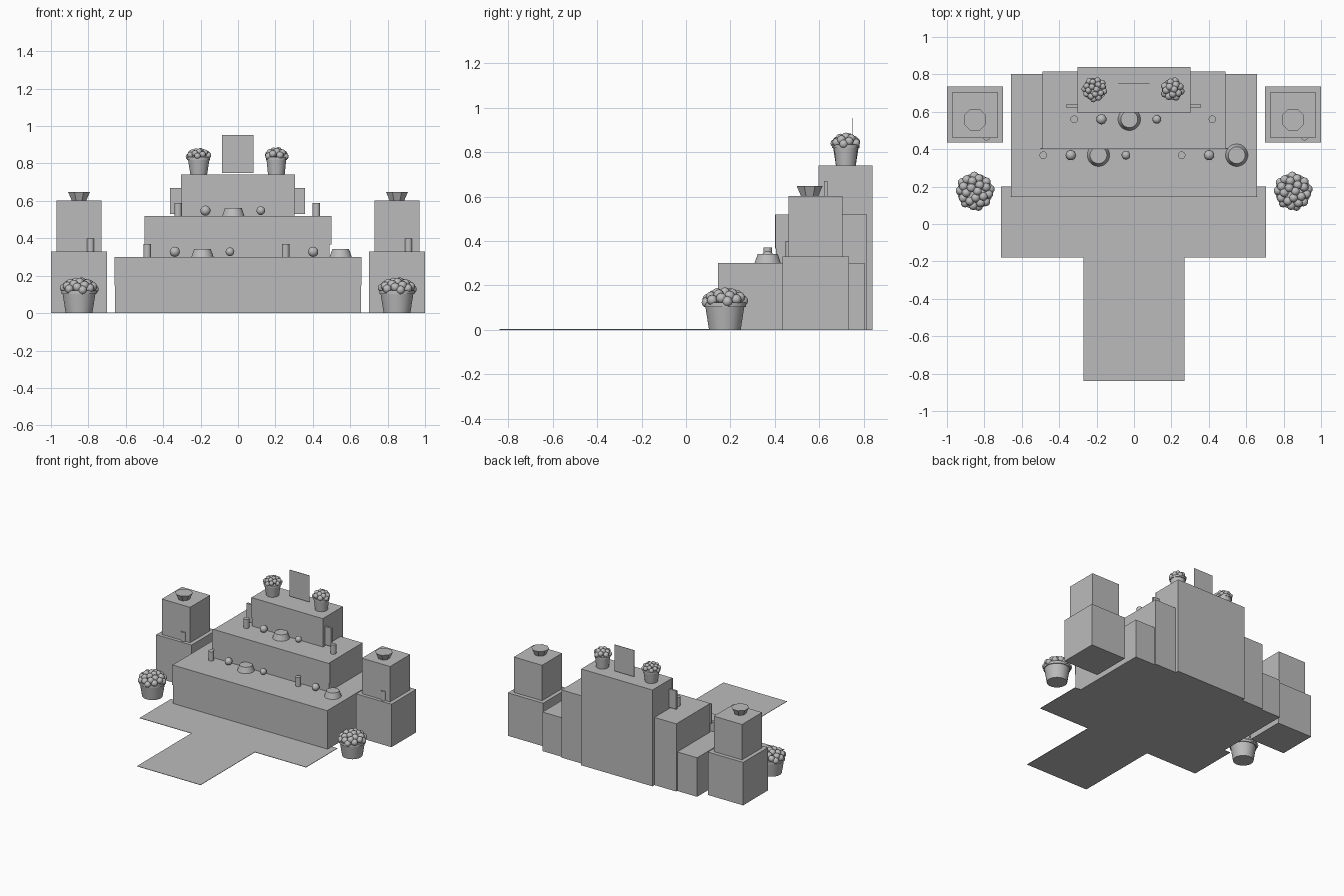
import bpy, bmesh, math
from mathutils import Matrix, Vector

cube = bpy.data.objects.get("Cube")
if cube:
    bpy.data.objects.remove(cube, do_unlink=True)

GREY = (0.5, 0.5, 0.5, 1)
grey = bpy.data.materials.new("plain grey")
grey.use_nodes = True
grey.diffuse_color = GREY
grey.node_tree.nodes["Principled BSDF"].inputs["Base Color"].default_value = GREY


def finish(name, bm, smooth=False):
    mesh = bpy.data.meshes.new(name)
    bm.to_mesh(mesh)
    bm.free()
    mesh.materials.append(grey)
    obj = bpy.data.objects.new(name, mesh)
    bpy.context.collection.objects.link(obj)
    if smooth:
        bpy.ops.object.select_all(action="DESELECT")
        obj.select_set(True)
        bpy.context.view_layer.objects.active = obj
        bpy.ops.object.shade_smooth_by_angle(angle=math.radians(40))
    return obj


def box(name, x, y, z):
    """Box from (low, high) spans on each axis."""
    spans = (x, y, z)
    centre = Vector([(a + b) / 2 for a, b in spans])
    size = [b - a for a, b in spans]
    bm = bmesh.new()
    bmesh.ops.create_cube(bm, size=1, matrix=Matrix.Translation(centre) @ Matrix.Diagonal((*size, 1)))
    return finish(name, bm)


def lathe(name, place, profile, sides=24, smooth=True):
    """Closed turned form from (radius, height) points."""
    bm = bmesh.new()
    rings = [[bm.verts.new(Vector(place) + Vector((r * math.cos(a), r * math.sin(a), h)))
              for a in (math.tau * (i + 0.5) / sides for i in range(sides))] for r, h in profile]
    for low, high in zip(rings, rings[1:]):
        for i in range(sides):
            j = (i + 1) % sides
            bm.faces.new((low[i], low[j], high[j], high[i]))
    bm.faces.new(rings[0][::-1])
    bm.faces.new(rings[-1])
    return finish(name, bm, smooth)


def ball(name, place, radius):
    bm = bmesh.new()
    bmesh.ops.create_uvsphere(bm, u_segments=16, v_segments=10, radius=radius,
                              matrix=Matrix.Translation(place))
    return finish(name, bm, True)


def flower_pot(name, place, base, rim, height, blooms, bloom, dome):
    """Tapered pot with a lipped rim and a dome of round blooms."""
    lip = height * 0.84
    lathe(name, place, [(base, 0), (rim * 0.93, lip), (rim, lip), (rim, height)])
    bm = bmesh.new()
    top = Vector(place) + Vector((0, 0, height))
    for i in range(blooms):
        up = 1 - (i + 0.3) / blooms
        ring = math.sqrt(1 - up * up)
        angle = i * math.pi * (3 - math.sqrt(5))
        spot = Vector((ring * math.cos(angle) * (rim - bloom * 0.5),
                       ring * math.sin(angle) * (rim - bloom * 0.5), up * dome))
        bmesh.ops.create_icosphere(bm, subdivisions=2, radius=bloom,
                                   matrix=Matrix.Translation(top + spot))
    finish(name + "_flowers", bm, True)


# Carpet: cross piece and runner
box("carpet_cross", (-0.71, 0.705), (-0.18, 0.2), (0, 0.003))
box("carpet_runner", (-0.27, 0.27), (-0.84, -0.18), (0, 0.003))

# Stepped tiers, each with a cloth hanging on its front
tiers = [("lower", 0.657, 0.148, 0.803, 0.30, 0.661),
         ("middle", 0.488, 0.405, 0.815, 0.52, 0.50),
         ("upper", 0.303, 0.60, 0.84, 0.74, 0.306)]
for label, half, front, back, top, cloth in tiers:
    box(label + "_tier", (-half, half), (front, back), (0, top))
    box(label + "_cloth", (-cloth, cloth), (front - 0.004, front), (top - 0.153, top))
box("front_panel", (-0.623, 0.62), (0.145, 0.148), (0.065, 0.147))
box("back_board", (-0.363, 0.357), (0.622, 0.638), (0.53, 0.67))
box("sign_board", (-0.085, 0.082), (0.749, 0.752), (0.75, 0.953))

# Offerings on the two lower steps
for y, z, cups, balls, dishes in [
        (0.368, 0.30, (-0.485, 0.255), ((-0.338, 0.027), (-0.043, 0.023), (0.402, 0.027)), (-0.19, 0.549)),
        (0.56, 0.52, (-0.32, 0.419), ((-0.174, 0.027), (0.122, 0.023)), (-0.025,))]:
    for x in cups:
        lathe("candle", (x, y, z), [(0.02, 0), (0.02, 0.07)])
    for x, r in balls:
        ball("fruit", (x, y, z + 0.028), r)
    for x in dishes:
        lathe("dish", (x, y, z), [(0.06, 0), (0.045, 0.042)])

# Side pedestals with bowls, and potted flowers in front of them
for side, label in ((-1, "right"), (1, "left")):
    x = side * 0.85
    box(label + "_pedestal_base", (x - 0.15, x + 0.15), (0.435, 0.735), (0, 0.33))
    box(label + "_pedestal_top", (x - 0.12, x + 0.12), (0.461, 0.705), (0.33, 0.602))
    lathe(label + "_bowl", (x, 0.557, 0.602), [(0.042, 0), (0.063, 0.045)], 8, False)
    lathe(label + "_pedestal_candle", (x + 0.062, 0.467, 0.33), [(0.02, 0), (0.02, 0.07)])
    flower_pot(label + "_floor_pot", (x, 0.175, 0), 0.072, 0.095, 0.122, 24, 0.024, 0.046)

# Small potted flowers on the top step
flower_pot("right_top_pot", (-0.21, 0.72, 0.74), 0.045, 0.062, 0.095, 18, 0.017, 0.032)
flower_pot("left_top_pot", (0.205, 0.72, 0.74), 0.045, 0.057, 0.095, 14, 0.02, 0.034)
